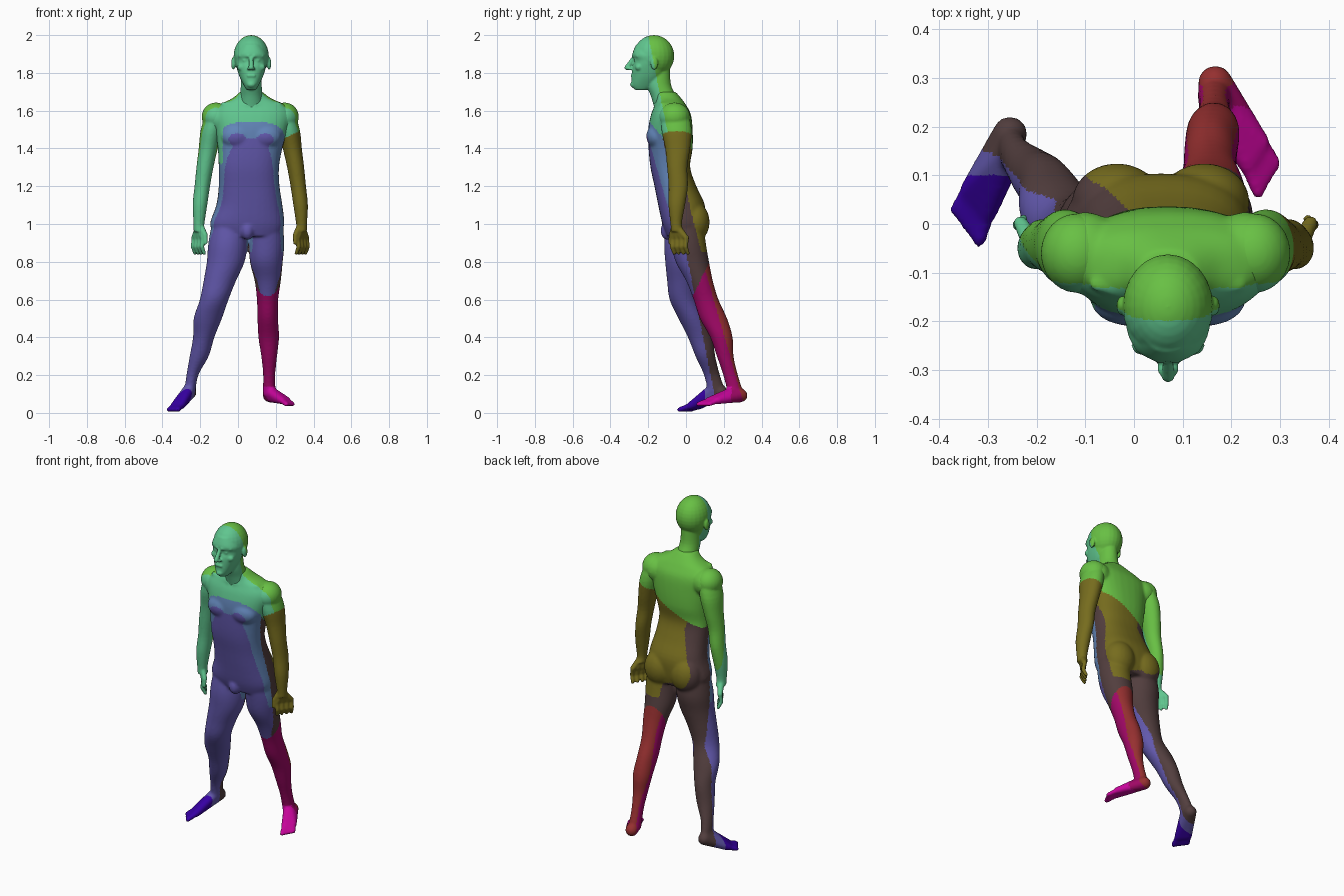
import bpy, bmesh, math
from mathutils import Vector, Matrix

cube = bpy.data.objects.get("Cube")
if cube:
    bpy.data.objects.remove(cube, do_unlink=True)

# Flat colours, given as display values and stored as linear ones
COLOURS = {
    "teal": (96, 198, 143), "green": (104, 192, 68), "slate_blue": (98, 133, 184),
    "purple": (98, 88, 172), "olive": (118, 108, 30), "brown": (82, 62, 62),
    "red": (150, 48, 48), "crimson": (160, 8, 102), "magenta": (200, 5, 155),
    "deep_blue": (55, 0, 165),
}
NAMES = list(COLOURS)
MATERIALS = []
for name, rgb in COLOURS.items():
    mat = bpy.data.materials.new(name)
    mat.use_nodes = True
    colour = [((c / 255 + .055) / 1.055) ** 2.4 if c > 10 else c / 3300 for c in rgb] + [1]
    mat.diffuse_color = colour
    mat.node_tree.nodes["Principled BSDF"].inputs["Base Color"].default_value = colour
    MATERIALS.append(mat)

MID = .07      # centre line of head and trunk
ARM_MID = .065  # mirror line of the arms


def loft(bm, rows, power=2.0, sides=32, steps=4):
    """Closed skin through rows of (height, x min, x max, y min, y max)."""
    rows = [Vector(r) for r in rows]
    smooth = []
    for i in range(len(rows) - 1):
        a, b = rows[max(i - 1, 0)], rows[i]
        c, d = rows[i + 1], rows[min(i + 2, len(rows) - 1)]
        for s in range(steps):
            t = s / steps
            smooth.append(b + (c - a) * (t / 2) + (a * 2 - b * 5 + c * 4 - d) * (t * t / 2)
                          + (b * 3 - a - c * 3 + d) * (t ** 3 / 2))
    smooth.append(rows[-1])
    rings = []
    for z, x0, x1, y0, y1 in smooth:
        ring = []
        for k in range(sides):
            a = math.tau * k / sides
            u, v = (math.copysign(abs(f) ** (2 / power), f) for f in (math.cos(a), math.sin(a)))
            ring.append(bm.verts.new(((x0 + x1 + (x1 - x0) * u) / 2,
                                      (y0 + y1 + (y1 - y0) * v) / 2, z)))
        rings.append(ring)
    for low, high in zip(rings, rings[1:]):
        for k in range(sides):
            n = (k + 1) % sides
            bm.faces.new((low[k], low[n], high[n], high[k]))
    bm.faces.new(rings[0][::-1])
    bm.faces.new(rings[-1])


def ball(bm, centre, radii):
    matrix = Matrix.Translation(centre) @ Matrix.Diagonal((*radii, 1))
    bmesh.ops.create_uvsphere(bm, u_segments=24, v_segments=16, radius=1, matrix=matrix)


def limb(bm, a, b, ra, rb):
    """Tapered capsule from a to b."""
    a, b = Vector(a), Vector(b)
    turn = (b - a).to_track_quat("Z", "Y").to_matrix().to_4x4()
    bmesh.ops.create_cone(bm, cap_ends=True, segments=16, radius1=ra, radius2=rb,
                          depth=(b - a).length, matrix=Matrix.Translation((a + b) / 2) @ turn)
    ball(bm, a, (ra,) * 3)
    ball(bm, b, (rb,) * 3)


def finish(name, bm, voxel, smoothing, rule):
    """Fuse the pieces into one skin, then colour its faces by the rule."""
    bmesh.ops.recalc_face_normals(bm, faces=bm.faces)
    mesh = bpy.data.meshes.new(name)
    bm.to_mesh(mesh)
    bm.free()
    obj = bpy.data.objects.new(name, mesh)
    bpy.context.scene.collection.objects.link(obj)
    fuse = obj.modifiers.new("fuse", "REMESH")
    fuse.mode, fuse.voxel_size = "VOXEL", voxel
    soften = obj.modifiers.new("soften", "SMOOTH")
    soften.factor, soften.iterations = .5, smoothing
    bpy.context.view_layer.update()
    graph = bpy.context.evaluated_depsgraph_get()
    skin = bpy.data.meshes.new_from_object(obj.evaluated_get(graph))
    obj.modifiers.clear()
    obj.data = skin
    skin.name = name
    skin.materials.clear()
    for mat in MATERIALS:
        skin.materials.append(mat)
    for face in skin.polygons:
        face.material_index = NAMES.index(rule(*face.center))
        face.use_smooth = True
    skin.update()


# Colour rules
def upper(x, y, z):
    return "green" if y + .2 * z > .2 else "teal"


def left_arm_rule(x, y, z):
    return upper(x, y, z) if z > 1.33 + .5 * x else "olive"


def body_rule(x, y, z):
    if z < .85:
        if x > .05 and z < .55 + 2 * y:
            if z < .14 and y < .24:
                return "magenta"
            return "red" if y + .29 * z > .32 else "crimson"
        if x < 0 and z < .16 and y < .1:
            return "deep_blue"
        return "brown" if y + .2 * z > .17 else "purple"
    rear = y + .2 * z > .2
    if rear and z > 1.33 + .5 * x:
        return "green"
    if not rear and (z > 1.55 - 1.2 * (y + .2) or (x < -.08 and z > 1.32)):
        return "teal"
    if z + 4 * y + .8 * (x - MID) > 1.3:
        return "olive"
    if y + .2 * z > .17:
        return "brown"
    return "slate_blue" if z > 1.28 - 3.5 * (y + .15) else "purple"


# Head with neck
bm = bmesh.new()
ball(bm, (MID, -.17, 1.89), (.093, .108, .11))
loft(bm, [(1.71, .045, .095, -.272, -.2), (1.735, .03, .11, -.288, -.16),
          (1.78, .008, .132, -.287, -.12), (1.83, -.008, .148, -.284, -.1),
          (1.865, -.015, .155, -.274, -.1), (1.9, -.015, .155, -.284, -.1),
          (1.95, .01, .13, -.264, -.1)], 2.3)
loft(bm, [(1.58, .0, .14, -.16, -.02), (1.63, .005, .137, -.172, -.035),
          (1.68, .012, .13, -.187, -.055), (1.74, .015, .125, -.21, -.08),
          (1.82, .02, .12, -.21, -.085)])
limb(bm, (MID, -.28, 1.875), (MID, -.312, 1.828), .011, .014)
limb(bm, (MID - .022, -.277, 1.773), (MID + .022, -.277, 1.773), .008, .008)
limb(bm, (MID - .014, -.284, 1.785), (MID + .014, -.284, 1.785), .009, .009)
ball(bm, (MID, -.28, 1.738), (.022, .016, .016))
for s in (-1, 1):
    limb(bm, (MID + s * .015, -.279, 1.89), (MID + s * .06, -.255, 1.89), .009, .009)
    ball(bm, (MID + s * .033, -.263, 1.866), (.014, .012, .01))
    ball(bm, (MID + s * .05, -.25, 1.83), (.025, .02, .02))
    ball(bm, (MID + s * .012, -.298, 1.822), (.01, .014, .008))
    ball(bm, (MID + s * .095, -.168, 1.85), (.011, .02, .034))
finish("head", bm, .005, 4, upper)

# Trunk
bm = bmesh.new()
loft(bm, [(.935, -.12, .225, -.1, .085), (1, -.148, .245, -.125, .1), (1.1, -.115, .235, -.147, .1),
          (1.2, -.102, .22, -.167, .055), (1.3, -.102, .217, -.188, .022),
          (1.4, -.107, .235, -.198, .035), (1.5, -.12, .265, -.2, .035),
          (1.58, -.13, .28, -.185, .026), (1.63, -.1, .25, -.165, 0),
          (1.665, -.03, .175, -.157, -.025), (1.7, .01, .13, -.165, -.055)], 2.4)
for s in (-1, 1):
    ball(bm, (MID + s * .075, -.155, 1.465), (.085, .055, .065))          # chest
    ball(bm, (MID - .015 + s * .09, .045, 1.01), (.093, .08, .105))       # seat
    ball(bm, (ARM_MID + s * .165, -.06, 1.56), (.08, .085, .08))          # shoulder
    limb(bm, (MID + s * .02, -.16, 1.63), (MID + s * .15, -.125, 1.635), .012, .012)
ball(bm, (.05, -.095, .965), (.035, .04, .05))

# Legs, the left one set back
right_leg = [(1.02, -.135, .045, -.1, .08), (.9, -.157, .05, -.115, .095),
             (.8, -.165, .035, -.11, .078), (.7, -.182, -.01, -.1, .062),
             (.6, -.202, -.05, -.087, .06), (.5, -.235, -.085, -.04, .1),
             (.4, -.238, -.125, .01, .14), (.3, -.256, -.155, .05, .155),
             (.2, -.273, -.21, .095, .18), (.11, -.285, -.225, .115, .21)]
left_leg = [(1.02, .065, .235, -.1, .09), (.9, .06, .245, -.08, .105),
            (.8, .063, .237, -.055, .122), (.7, .088, .227, 0, .142),
            (.6, .1, .213, .04, .172), (.5, .103, .212, .073, .218),
            (.4, .108, .217, .128, .247), (.3, .123, .207, .163, .252),
            (.2, .133, .197, .197, .275), (.09, .13, .2, .225, .31)]
loft(bm, right_leg)
loft(bm, left_leg)


# Feet: five rays fanning from heel and ankle to the toes
def foot(heel, ankle, big_toe, small_toe):
    heel, ankle, big, small = (Vector(p) for p in (heel, ankle, big_toe, small_toe))
    for k in range(5):
        toe = big.lerp(small, k / 4)
        knuckle = heel.lerp(toe, .74)
        knuckle.z = toe.z + .02
        limb(bm, heel, knuckle, .036, .02)
        limb(bm, ankle, knuckle, .032, .02)
        limb(bm, knuckle, toe, .016, .014 if k == 0 else .012)


foot((-.255, .185, .11), (-.255, .15, .13), (-.318, -.035, .017), (-.368, .03, .017))
foot((.167, .29, .092), (.17, .255, .11), (.255, .066, .046), (.292, .125, .046))
finish("trunk_and_legs", bm, .008, 6, body_rule)

# Arms with hands, one shape mirrored
arm_rows = [(1.6, .125, .23, -.13, .01), (1.5, .145, .262, -.13, .03), (1.4, .172, .273, -.11, .022),
            (1.3, .195, .285, -.1, .007), (1.2, .213, .295, -.092, .01),
            (1.1, .228, .305, -.093, -.005), (1, .243, .3, -.082, -.022), (.96, .245, .3, -.08, -.01)]
for name, s, rule in (("left_arm", 1, left_arm_rule), ("right_arm", -1, upper)):
    bm = bmesh.new()
    rows = [(z, *sorted((ARM_MID + s * a, ARM_MID + s * b)), y0, y1) for z, a, b, y0, y1 in arm_rows]
    loft(bm, rows)
    ball(bm, (ARM_MID + s * .182, -.06, 1.568), (.075, .082, .075))
    for k in range(4):
        x, y = ARM_MID + s * (.25 + .016 * k), -.07 + .024 * k
        limb(bm, (ARM_MID + s * .27, -.05, .985), (x, y, .925), .022, .015)
        limb(bm, (x, y, .925), (x + s * .006, y - .004, .88), .013, .012)
        limb(bm, (x + s * .006, y - .004, .88), (x - s * .006, y + .008, .845), .012, .01)
    limb(bm, (ARM_MID + s * .262, -.06, .985), (ARM_MID + s * .238, -.078, .94), .018, .014)
    limb(bm, (ARM_MID + s * .238, -.078, .94), (ARM_MID + s * .236, -.085, .9), .013, .01)
    finish(name, bm, .006, 4, rule)
